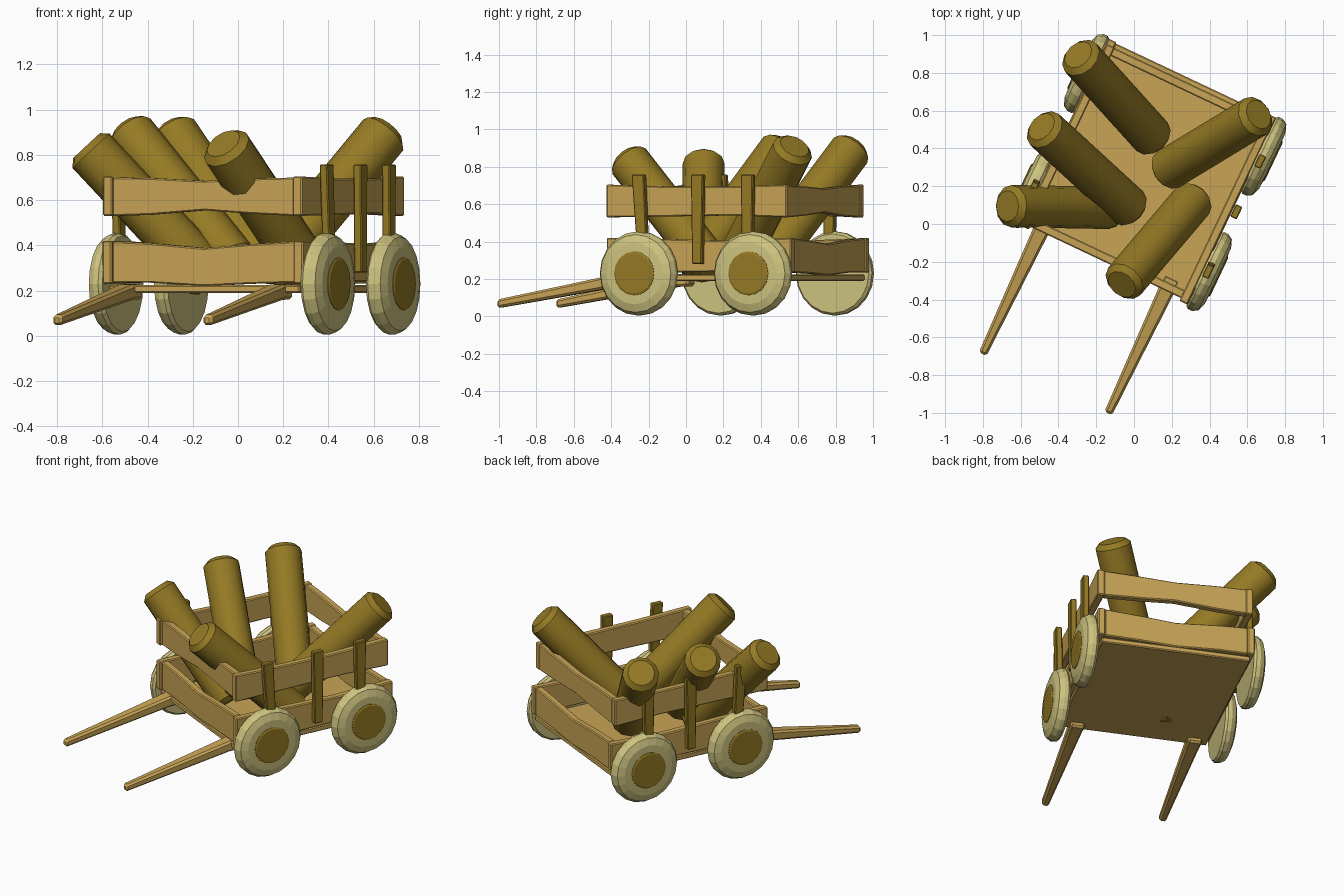
import bpy, bmesh, math
from mathutils import Matrix, Vector

if "Cube" in bpy.data.objects:
    bpy.data.objects.remove(bpy.data.objects["Cube"])

# The whole cart is turned about z; parts are laid out in cart space (-y = shafts)
TURN = Matrix.Rotation(math.radians(-25.3), 4, 'Z')
CX = -0.05            # cart centre line in cart space


def material(name, rgb):
    m = bpy.data.materials.new(name)
    m.diffuse_color = (*rgb, 1)
    m.use_nodes = True
    m.node_tree.nodes["Principled BSDF"].inputs["Base Color"].default_value = m.diffuse_color
    return m


PLANK = material("tan_plank", (0.58, 0.37, 0.092))
LOG = material("olive_bark", (0.30, 0.195, 0.018))
TYRE = material("pale_wheel", (0.62, 0.55, 0.215))


def finish(name, bm, mat, matrix=TURN, smooth=None):
    bmesh.ops.recalc_face_normals(bm, faces=bm.faces)
    me = bpy.data.meshes.new(name)
    bm.to_mesh(me)
    bm.free()
    me.materials.append(mat)
    ob = bpy.data.objects.new(name, me)
    bpy.context.collection.objects.link(ob)
    ob.matrix_world = matrix
    if smooth:
        bpy.context.view_layer.objects.active = ob
        ob.select_set(True)
        bpy.ops.object.shade_smooth_by_angle(angle=math.radians(smooth))
        ob.select_set(False)
    return ob


def loft(name, sections, mat, bevel=0.006):
    """Skin a list of four-cornered sections, cap both ends, soften the edges."""
    bm = bmesh.new()
    rings = [[bm.verts.new(p) for p in s] for s in sections]
    for a, b in zip(rings, rings[1:]):
        for i in range(4):
            bm.faces.new((a[i], a[(i + 1) % 4], b[(i + 1) % 4], b[i]))
    bm.faces.new(rings[0])
    bm.faces.new(rings[-1])
    ob = finish(name, bm, mat)
    mod = ob.modifiers.new("soft_edges", 'BEVEL')
    mod.width, mod.segments = bevel, 1
    mod.limit_method, mod.angle_limit = 'ANGLE', math.radians(40)
    return ob


def board(name, start, end, thick, profile):
    """Plank from start to end (xy); profile = (fraction, z bottom, z top)."""
    a, b = Vector(start), Vector(end)
    d = (b - a).normalized()
    n = Vector((-d.y, d.x)) * thick / 2
    secs = []
    for t, z0, z1 in profile:
        p = a.lerp(b, t)
        l, r = p - n, p + n
        secs.append([(*l, z0), (*r, z0), (*r, z1), (*l, z1)])
    return loft(name, secs, PLANK)


def lathe(name, profile, mat, matrix, sides, smooth=None):
    """Spin (radius, height) points about local z."""
    bm = bmesh.new()
    vs = [bm.verts.new((r, 0, h)) for r, h in profile]
    es = [bm.edges.new(p) for p in zip(vs, vs[1:])]
    bmesh.ops.spin(bm, geom=vs + es, axis=(0, 0, 1), cent=(0, 0, 0),
                   angle=math.tau, steps=sides)
    bmesh.ops.remove_doubles(bm, verts=bm.verts, dist=1e-4)
    return finish(name, bm, mat, matrix, smooth)


# Bed floor
board("bed_floor", (CX, -0.245), (CX, 0.815), 0.93, [(0, .19, .225), (1, .19, .225)])

# Side rails, slightly uneven
for side, s in (("left", -1), ("right", 1)):
    x = CX + s * 0.468
    board(f"{side}_lower_board", (x, -0.262), (x, 0.83), 0.046,
          [(0, .23, .42), (.3, .235, .415), (.65, .24, .405), (1, .235, .42)])
    xu = x - s * 0.004
    board(f"{side}_upper_board", (xu, -0.265), (xu, 0.80), 0.046,
          [(0, .53, .705), (.35, .535, .695), (.7, .54, .695), (1, .53, .705)])

# Front and back boards, sagging in the middle
for end, y0, y1 in (("front", -0.225, -0.225), ("back", 0.80, 0.775)):
    board(f"{end}_lower_board", (CX - .447, y0), (CX + .447, y0), 0.046,
          [(0, .235, .418), (.2, .235, .41), (.5, .22, .388), (.75, .23, .405), (1, .235, .418)])
    board(f"{end}_upper_board", (CX - .447, y1), (CX + .447, y1), 0.046,
          [(0, .53, .70), (.2, .535, .698), (.5, .555, .685), (.75, .54, .695), (1, .53, .70)])

# Stakes holding the side boards
for side, s in (("left", -1), ("right", 1)):
    for place, yb, yt in (("front", -.03, -.06), ("middle", .29, .29), ("back", .585, .585)):
        secs = []
        for y, z, w in ((yb, .28, .028), (yt, .758, .036)):
            x = CX + s * 0.512
            secs.append([(x - .019, y - w, z), (x + .019, y - w, z),
                         (x + .019, y + w, z), (x - .019, y + w, z)])
        loft(f"{side}_{place}_stake", secs, LOG, 0.005)

# Pulling shafts, tapering down to the tips
for side, x in (("left", -0.43), ("right", 0.305)):
    secs = []
    for y, z, w, h in ((-.17, .195, .045, .034), (-.25, .193, .043, .034), (-.965, .068, .022, .023)):
        secs.append([(x - w, y, z - h), (x + w, y, z - h), (x + w, y, z + h), (x - w, y, z + h)])
    loft(f"{side}_shaft", secs, PLANK, 0.012)

# Wheels with hubs
RIM = [(0, -.04), (.212, -.04), (.225, -.025), (.225, .0), (.208, .028), (.165, .044), (.12, .046), (0, .04)]
HUB = [(0, .03), (.12, .03), (.118, .048), (.108, .053), (0, .053)]
for side, s in (("left", -1), ("right", 1)):
    for place, y in (("front", -0.06), ("back", 0.615)):
        m = TURN @ Matrix.Translation((CX + s * 0.525, y, 0.23)) @ Matrix.Rotation(s * math.pi / 2, 4, 'Y')
        lathe(f"{side}_{place}_wheel", RIM, TYRE, m, 20)
        lathe(f"{side}_{place}_hub", HUB, LOG, m, 16)

# Logs, given by upper and lower end centres in world space
LOGS = [((-.296, .896, .91), (.11, .446, .31)),
        ((-.49, .515, .91), (-.01, .074, .31)),
        ((-.67, .095, .84), (-.11, .085, .24)),
        ((.66, .58, .91), (.165, .28, .31)),
        ((-.065, -.32, .85), (.325, .14, .26))]
for i, (top, low) in enumerate(LOGS):
    a, b = Vector(low), Vector(top)
    d = b - a
    L = d.length
    prof = [(0, 0), (.085, 0), (.112, .03), (.112, L - .03), (.082, L), (0, L)]
    m = Matrix.Translation(a) @ d.to_track_quat('Z', 'Y').to_matrix().to_4x4()
    lathe(f"log_{i + 1}", prof, LOG, m, 12, smooth=35)
